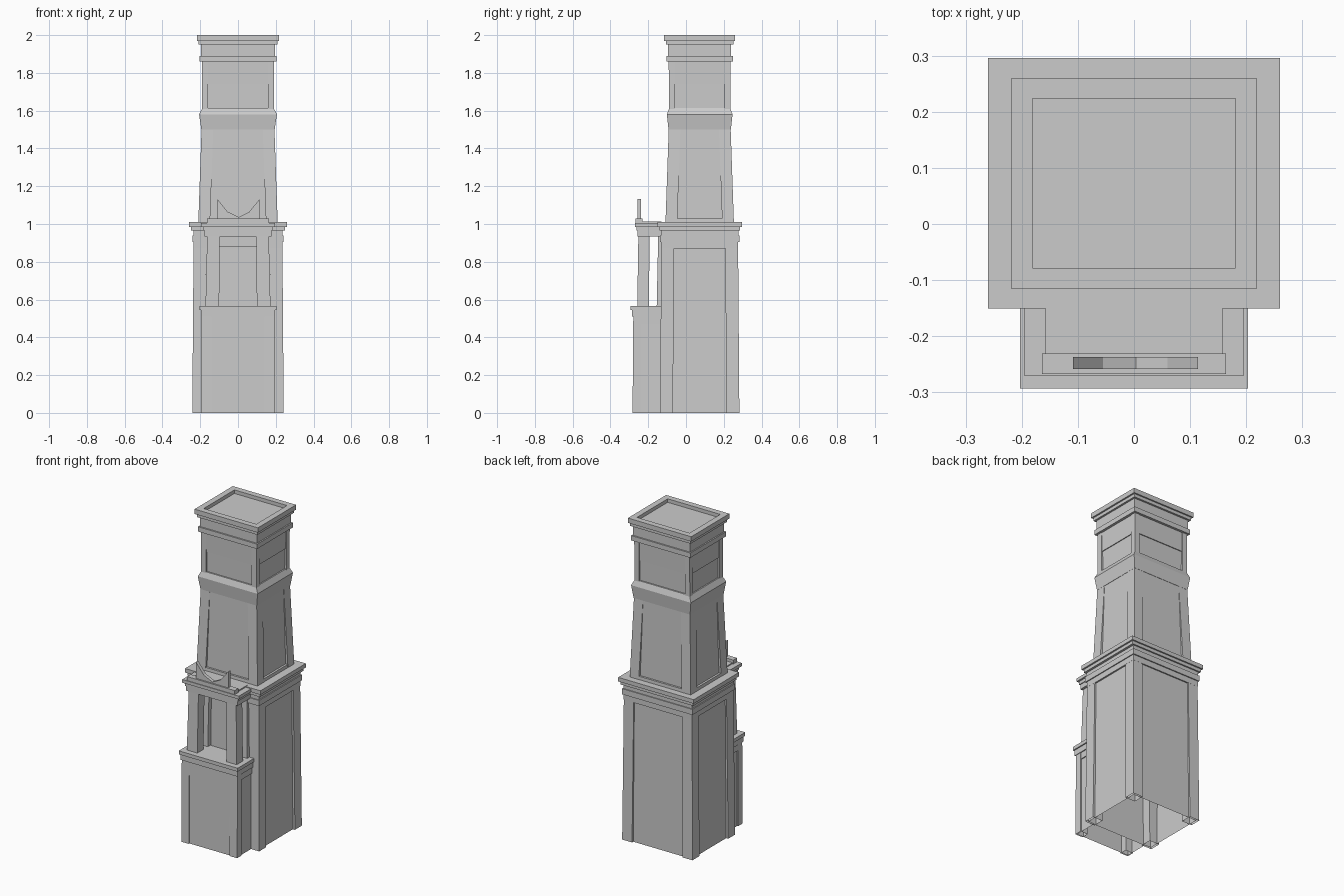
import bpy, bmesh

if "Cube" in bpy.data.objects:
    bpy.data.objects.remove(bpy.data.objects["Cube"])

CY = 0.0725  # tower centre in y


def loft(name, r0, z0, r1, z1, open_bottom=False):
    """Tapered box between two rectangles (x0, x1, y0, y1)."""
    bm = bmesh.new()
    rings = []
    for r, z in ((r0, z0), (r1, z1)):
        pts = [(r[0], r[2]), (r[1], r[2]), (r[1], r[3]), (r[0], r[3])]
        rings.append([bm.verts.new((x, y, z)) for x, y in pts])
    a, b = rings
    for i in range(4):
        j = (i + 1) % 4
        bm.faces.new((a[i], a[j], b[j], b[i]))
    bm.faces.new(b)
    if not open_bottom:
        bm.faces.new(a[::-1])
    if not open_bottom:
        bmesh.ops.recalc_face_normals(bm, faces=bm.faces)
    return finish(name, bm)


def finish(name, bm):
    me = bpy.data.meshes.new(name)
    bm.to_mesh(me)
    bm.free()
    ob = bpy.data.objects.new(name, me)
    bpy.context.collection.objects.link(ob)
    return ob


def box(name, x0, x1, y0, y1, z0, z1):
    return loft(name, (x0, x1, y0, y1), z0, (x0, x1, y0, y1), z1)


def rect(hx, hy):
    return (-hx, hx, CY - hy, CY + hy)


def tier(name, hx0, hy0, z0, hx1, hy1, z1, open_bottom=False):
    return loft(name, rect(hx0, hy0), z0, rect(hx1, hy1), z1, open_bottom)


def corner_posts(name, hx0, hy0, z0, hx1, hy1, z1, w, open_bottom=False):
    for sx in (-1, 1):
        for sy in (-1, 1):
            def corner(hx, hy):
                xs = sorted((sx * hx, sx * (hx - w)))
                ys = sorted((CY + sy * hy, CY + sy * (hy - w)))
                return (*xs, *ys)
            loft(name, corner(hx0, hy0), z0, corner(hx1, hy1), z1, open_bottom)


# Lower shaft: recessed walls, corner pilasters and cornice
tier("lower_wall", 0.228, 0.198, 0, 0.226, 0.196, 0.92, True)
corner_posts("lower_pilaster", 0.242, 0.21, 0, 0.235, 0.203, 0.91, 0.068, True)
tier("lower_frieze", 0.236, 0.204, 0.87, 0.236, 0.204, 0.91)
tier("lower_band", 0.242, 0.211, 0.905, 0.242, 0.211, 0.94)
tier("lower_neck", 0.236, 0.205, 0.94, 0.236, 0.205, 0.97)
tier("lower_cornice_step", 0.25, 0.214, 0.965, 0.25, 0.214, 0.985)
tier("lower_cornice", 0.26, 0.223, 0.985, 0.26, 0.223, 1.01)

# Middle shaft: flared corners merging into the wall, then a sloped belt
tier("middle_wall", 0.195, 0.167, 1.01, 0.192, 0.163, 1.5)
corner_posts("middle_pilaster", 0.21, 0.181, 1.01, 0.193, 0.164, 1.5, 0.062)
tier("middle_base_rail", 0.209, 0.18, 1.01, 0.208, 0.179, 1.03)
tier("belt_lower_slope", 0.194, 0.165, 1.5, 0.206, 0.174, 1.58)
tier("belt_upper_slope", 0.206, 0.174, 1.58, 0.188, 0.161, 1.615)

# Upper shaft: panels, corner pilasters and rails
tier("upper_wall", 0.18, 0.152, 1.61, 0.182, 0.155, 1.86)
corner_posts("upper_pilaster", 0.191, 0.163, 1.6, 0.191, 0.164, 1.86, 0.033)
tier("upper_panel_rail", 0.186, 0.159, 1.74, 0.188, 0.161, 1.86)
tier("upper_band", 0.204, 0.176, 1.86, 0.204, 0.176, 1.89)
tier("upper_frieze", 0.196, 0.167, 1.89, 0.196, 0.167, 1.955)
tier("crown_step", 0.208, 0.179, 1.95, 0.208, 0.179, 1.97)

# Crown slab with a sunken centre
crown = tier("crown", 0.218, 0.188, 1.97, 0.218, 0.188, 2.0)
bm = bmesh.new()
bm.from_mesh(crown.data)
top = max(bm.faces, key=lambda f: f.calc_center_median().z)
bmesh.ops.inset_region(bm, faces=[top], thickness=0.052)
ext = bmesh.ops.extrude_discrete_faces(bm, faces=[top])
bmesh.ops.translate(bm, vec=(0, 0, -0.022),
                    verts=list({v for f in ext["faces"] for v in f.verts}))
bm.to_mesh(crown.data)
bm.free()

# Porch base: block, front pilasters and two-step ledge
loft("porch_base", (-0.186, 0.186, -0.276, -0.13), 0,
     (-0.184, 0.184, -0.275, -0.13), 0.52, True)
for s in (-1, 1):
    xs = sorted((s * 0.192, s * 0.14))
    loft("porch_base_pilaster", (*xs, -0.283, -0.238), 0,
         (*xs, -0.279, -0.238), 0.52, True)
box("porch_base_frieze", -0.19, 0.19, -0.279, -0.13, 0.47, 0.51)
box("porch_ledge_step", -0.196, 0.196, -0.286, -0.13, 0.51, 0.545)
box("porch_ledge", -0.203, 0.203, -0.293, -0.13, 0.545, 0.567)

# Porch columns, wall jambs and doorway
for s in (-1, 1):
    xs = sorted((s * 0.1, s * 0.172))
    xt = sorted((s * 0.096, s * 0.163))
    loft("porch_column", (*xs, -0.258, -0.197), 0.565,
         (*xt, -0.252, -0.192), 0.945)
    loft("doorway_jamb", (*xs, -0.155, -0.12), 0.565,
         (*xt, -0.147, -0.12), 0.945)
box("doorway_lintel", -0.1, 0.1, -0.14, -0.12, 0.88, 0.94)

# Porch roof
box("porch_beam", -0.178, 0.178, -0.258, -0.13, 0.935, 0.98)
box("porch_roof_step", -0.183, 0.183, -0.262, -0.13, 0.965, 0.987)
box("porch_roof", -0.195, 0.195, -0.271, -0.13, 0.985, 1.005)
box("porch_roof_cap", -0.158, 0.158, -0.235, -0.13, 1.0, 1.012)
box("ornament_base", -0.164, 0.164, -0.267, -0.231, 1.0, 1.03)

# Swallow-tail roof ornament: thin plate dipping to the middle
bm = bmesh.new()
tops = [(-0.109, 1.132), (-0.055, 1.065), (0.004, 1.037), (0.06, 1.065), (0.114, 1.132)]
cols = [[bm.verts.new((x, y, z)) for y, z in
         ((-0.258, 1.02), (-0.237, 1.02), (-0.237, t), (-0.258, t))] for x, t in tops]
for a, b in zip(cols, cols[1:]):
    for i in range(4):
        j = (i + 1) % 4
        bm.faces.new((a[i], a[j], b[j], b[i]))
bm.faces.new(cols[0])
bm.faces.new(cols[-1][::-1])
bmesh.ops.recalc_face_normals(bm, faces=bm.faces)
finish("roof_ornament", bm)
